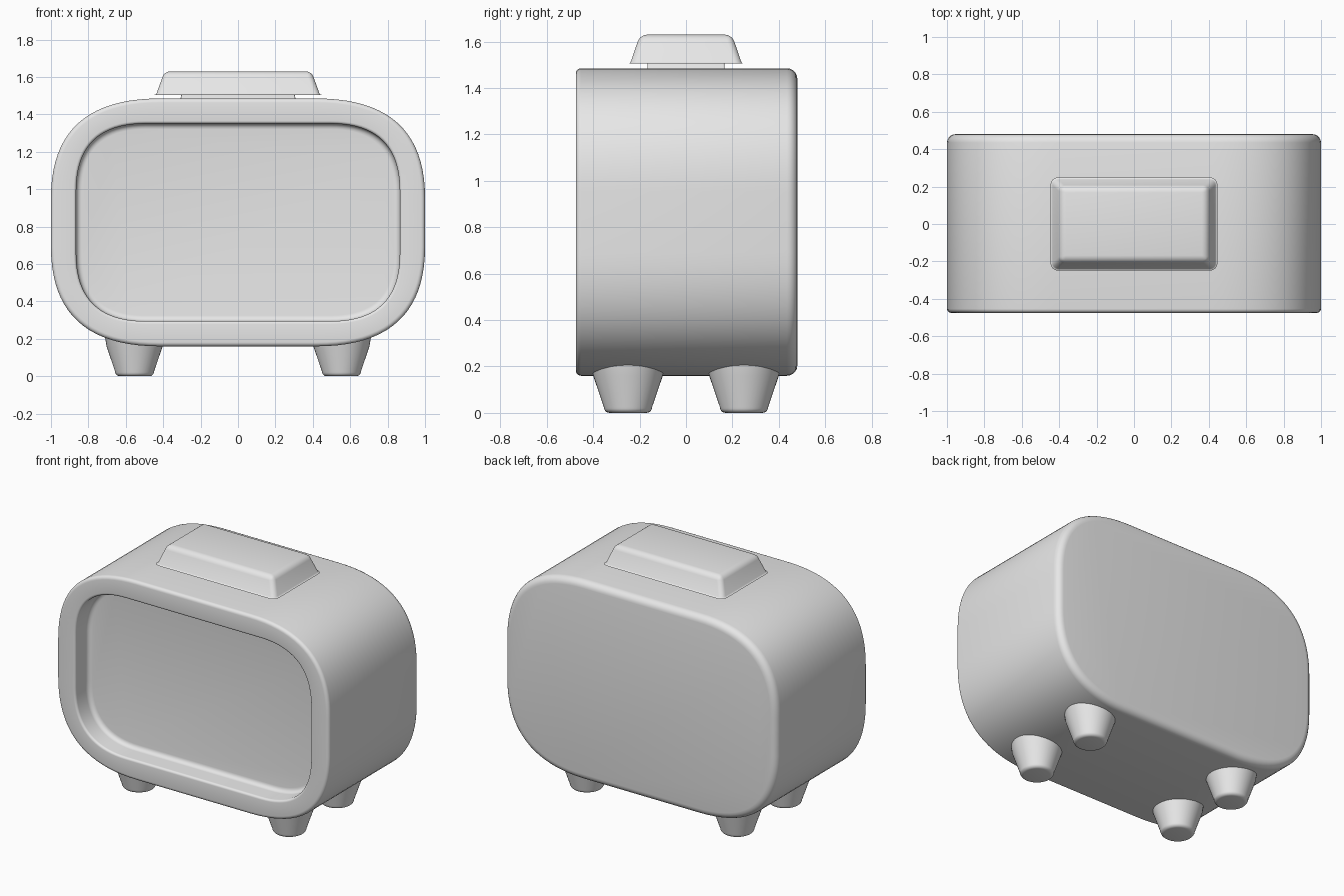
import bpy, bmesh, math

if "Cube" in bpy.data.objects:
    bpy.data.objects.remove(bpy.data.objects["Cube"])

grey = bpy.data.materials.new("light grey")
grey.diffuse_color = (0.8, 0.8, 0.8, 1)
grey.use_nodes = True
grey.node_tree.nodes["Principled BSDF"].inputs["Base Color"].default_value = grey.diffuse_color


def finish(name, bm, angle=35):
    bmesh.ops.recalc_face_normals(bm, faces=bm.faces)
    me = bpy.data.meshes.new(name)
    bm.to_mesh(me)
    bm.free()
    ob = bpy.data.objects.new(name, me)
    me.materials.append(grey)
    bpy.context.collection.objects.link(ob)
    bpy.ops.object.select_all(action='DESELECT')
    ob.select_set(True)
    bpy.context.view_layer.objects.active = ob
    bpy.ops.object.shade_smooth_by_angle(angle=math.radians(angle))
    return ob


def loft(rings):
    """Bridge a list of equal-length point rings and cap both ends."""
    bm = bmesh.new()
    vs = [[bm.verts.new(p) for p in r] for r in rings]
    n = len(vs[0])
    for a, b in zip(vs, vs[1:]):
        for i in range(n):
            j = (i + 1) % n
            bm.faces.new((a[i], a[j], b[j], b[i]))
    bm.faces.new(vs[0])
    bm.faces.new(vs[-1])
    return bm


def soft_rect(hx, hz, cx, cz, y, zc, n=20):
    """Rectangle outline with soft parabolic corners of size cx by cz."""
    corner = [(hx - cx * (1 - t) ** 2, hz - cz * t * t)
              for t in (i / n for i in range(n + 1))]
    pts = corner + [(x, -z) for x, z in reversed(corner)]
    pts += [(-x, -z) for x, z in corner] + [(-x, z) for x, z in reversed(corner)]
    return [(x, y, zc + z) for x, z in pts]


def arc(r, steps=5):
    return [(r * (1 - math.cos(a)), r * (1 - math.sin(a)))
            for a in (math.pi / 2 * i / steps for i in range(steps + 1))]


# Cabinet: rounded back edge, shell, front rim and recessed screen
ZC = 0.8225


def outer(inset, y):
    return soft_rect(1 - inset, 0.6625 - inset, 0.58 - inset, 0.53 - inset, y, ZC)


def inner(grow, y):
    return soft_rect(0.865 + grow, 0.528 + grow, 0.37 + grow, 0.36 + grow, y, ZC)


rings = [outer(a, 0.48 - b) for a, b in reversed(arc(0.045))]
rings += [outer(a, -0.475 + b) for a, b in arc(0.022)]
rings += [inner(b, -0.475 + a) for a, b in reversed([(q, p) for p, q in arc(0.015)])]
rings += [inner(-a, -0.335 - b) for a, b in arc(0.03)]
finish("cabinet", loft(rings))


# Tapered box with bevelled edges
def tapered_box(name, x0, y0, z0, x1, y1, z1, bevel):
    bm = loft([[(sx * hx, sy * hy, z) for sx, sy in ((-1, -1), (1, -1), (1, 1), (-1, 1))]
               for hx, hy, z in ((x0, y0, z0), (x1, y1, z1))])
    edges = [e for e in bm.edges if max(v.co.z for v in e.verts) > z0 + 0.001]
    bmesh.ops.bevel(bm, geom=edges, offset=bevel, segments=5, profile=0.5, affect='EDGES')
    bottom = [e for e in bm.edges if all(abs(v.co.z - z0) < 1e-5 for v in e.verts)]
    bmesh.ops.bevel(bm, geom=bottom, offset=0.008, segments=2, profile=0.5, affect='EDGES')
    return finish(name, bm)


tapered_box("button_neck", 0.31, 0.167, 1.47, 0.30, 0.165, 1.52, 0.006)
tapered_box("top_button", 0.438, 0.241, 1.505, 0.393, 0.198, 1.63, 0.03)

# Feet: tapered round pegs with a rounded base
profile = [(0.104 - a, b) for a, b in reversed(arc(0.025))] + [(0.15, 0.16), (0.163, 0.24)]
for sx, side in ((-1, "left"), (1, "right")):
    for sy, end in ((-1, "front"), (1, "back")):
        finish(f"{end}_{side}_foot", loft(
            [[(sx * 0.553 + r * math.cos(k * math.tau / 40),
               sy * 0.25 + r * math.sin(k * math.tau / 40), z) for k in range(40)]
             for r, z in profile]))
